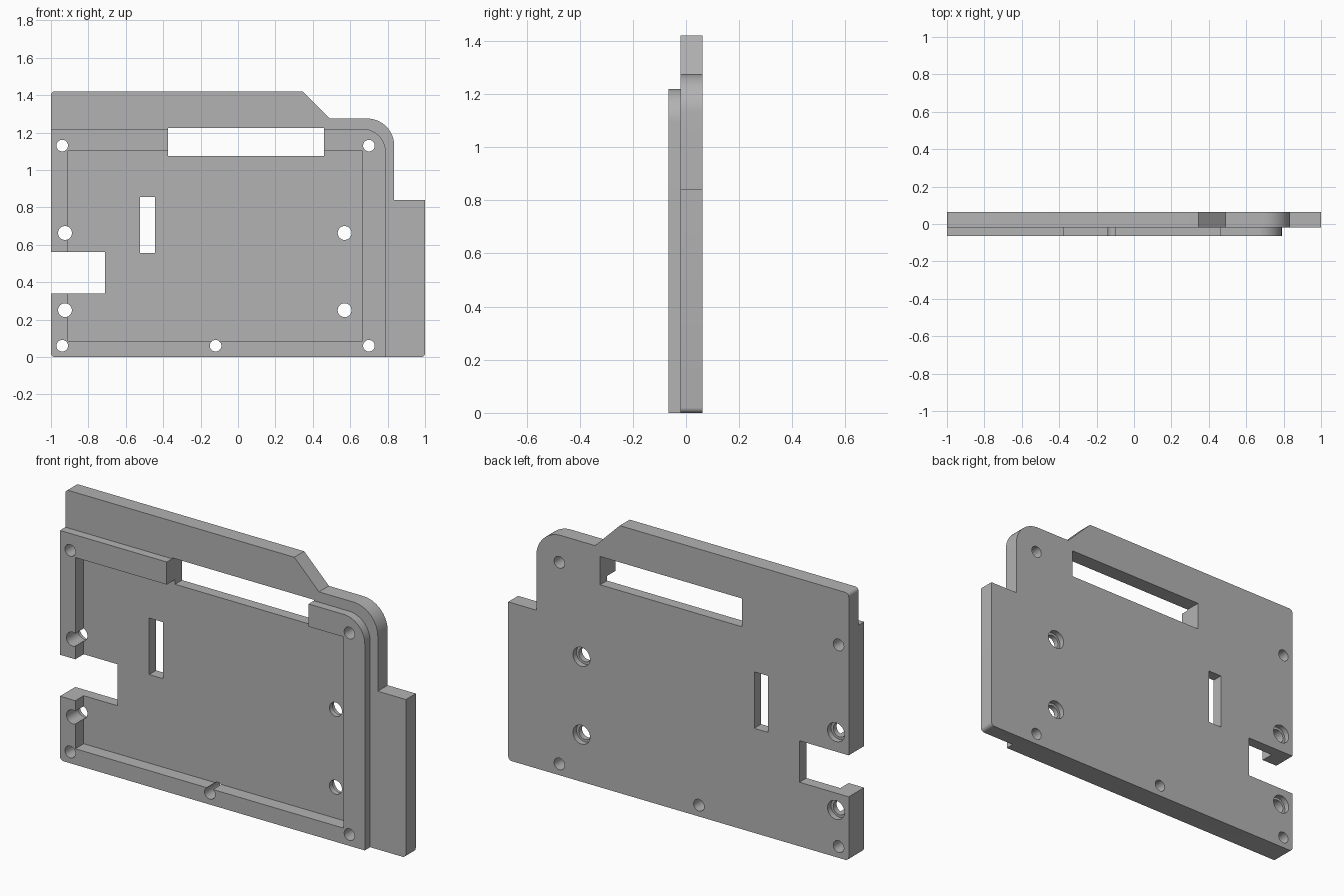
import bpy, math

default = bpy.data.objects.get("Cube")
if default:
    bpy.data.objects.remove(default)

grey = bpy.data.materials.new("plain grey")
grey.use_nodes = True
colour = (0.45, 0.45, 0.45, 1)
grey.diffuse_color = colour
grey.node_tree.nodes["Principled BSDF"].inputs["Base Color"].default_value = colour

BACK, STEP, FLOOR, FRONT = 0.063, -0.02, 0.005, -0.065
OUT = 0.1  # beyond both faces, for cutters


def arc(cx, cz, r, start, end, steps=16):
    """Points on an arc in the x-z plane, angles in degrees."""
    angles = [math.radians(start + (end - start) * i / steps) for i in range(steps + 1)]
    return [(cx + r * math.cos(a), cz + r * math.sin(a)) for a in angles]


def prism(name, outline, y0, y1):
    """Extrude a counterclockwise x-z outline from y0 (front) to y1 (back)."""
    n = len(outline)
    verts = [(x, y, z) for y in (y0, y1) for x, z in outline]
    faces = [list(range(n)), list(range(2 * n - 1, n - 1, -1))]
    faces += [[i, i + n, (i + 1) % n + n, (i + 1) % n] for i in range(n)]
    mesh = bpy.data.meshes.new(name)
    mesh.from_pydata(verts, [], faces)
    mesh.materials.append(grey)
    obj = bpy.data.objects.new(name, mesh)
    bpy.context.collection.objects.link(obj)
    return obj


def box(name, x0, x1, z0, z1, y0=-OUT, y1=OUT):
    return prism(name, [(x0, z0), (x1, z0), (x1, z1), (x0, z1)], y0, y1)


def drill(name, x, z, r, y0=-OUT, y1=OUT):
    return prism(name, arc(x, z, r, 0, 360, 32)[:-1], y0, y1)


def combine(target, tool, operation):
    """Apply a boolean and remove the tool object."""
    mod = target.modifiers.new(tool.name, 'BOOLEAN')
    mod.operation, mod.solver, mod.object = operation, 'EXACT', tool
    bpy.ops.object.select_all(action='DESELECT')
    bpy.context.view_layer.objects.active = target
    target.select_set(True)
    bpy.ops.object.modifier_apply(modifier=mod.name)
    bpy.data.objects.remove(tool)


# Back plate with a sloped shoulder, rounded corner and side step
R = 0.02
bottom_left = arc(-1 + R, R, R, 180, 270, 5)
plate = prism("mounting_plate",
              bottom_left + arc(1 - R, R, R, 270, 360, 5)
              + [(1, 0.84), (0.835, 0.84)]
              + arc(0.69, 1.13, 0.145, 0, 90)
              + [(0.49, 1.275), (0.345, 1.42)]
              + arc(-1 + R, 1.42 - R, R, 90, 180, 5), STEP, BACK)

# Raised front rim
rim = prism("raised_rim",
            bottom_left + [(0.79, 0)]
            + arc(0.665, 1.095, 0.125, 0, 90)
            + [(-1, 1.22)], FRONT, STEP)
combine(plate, rim, 'UNION')

# Front pocket, window, slot and side notch
cutters = [box("pocket", -0.91, 0.665, 0.085, 1.10, -OUT, FLOOR),
           box("window", -0.373, 0.46, 1.075, 1.225),
           box("slot", -0.525, -0.445, 0.555, 0.855),
           box("side_notch", -1.1, -0.71, 0.34, 0.56)]

# Rim screw holes
for x, z in [(-0.94, 1.13), (0.70, 1.13), (-0.94, 0.06), (0.70, 0.06), (-0.12, 0.06)]:
    cutters.append(drill("rim_hole", x, z, 0.031))

# Inner holes, counterbored from the back
for x in (-0.925, 0.57):
    for z in (0.25, 0.663):
        cutters.append(drill("inner_hole", x, z, 0.037))
        cutters.append(drill("counterbore", x, z, 0.05, BACK - 0.03, OUT))

for cutter in cutters:
    combine(plate, cutter, 'DIFFERENCE')

bpy.ops.object.shade_smooth_by_angle(angle=math.radians(30))
